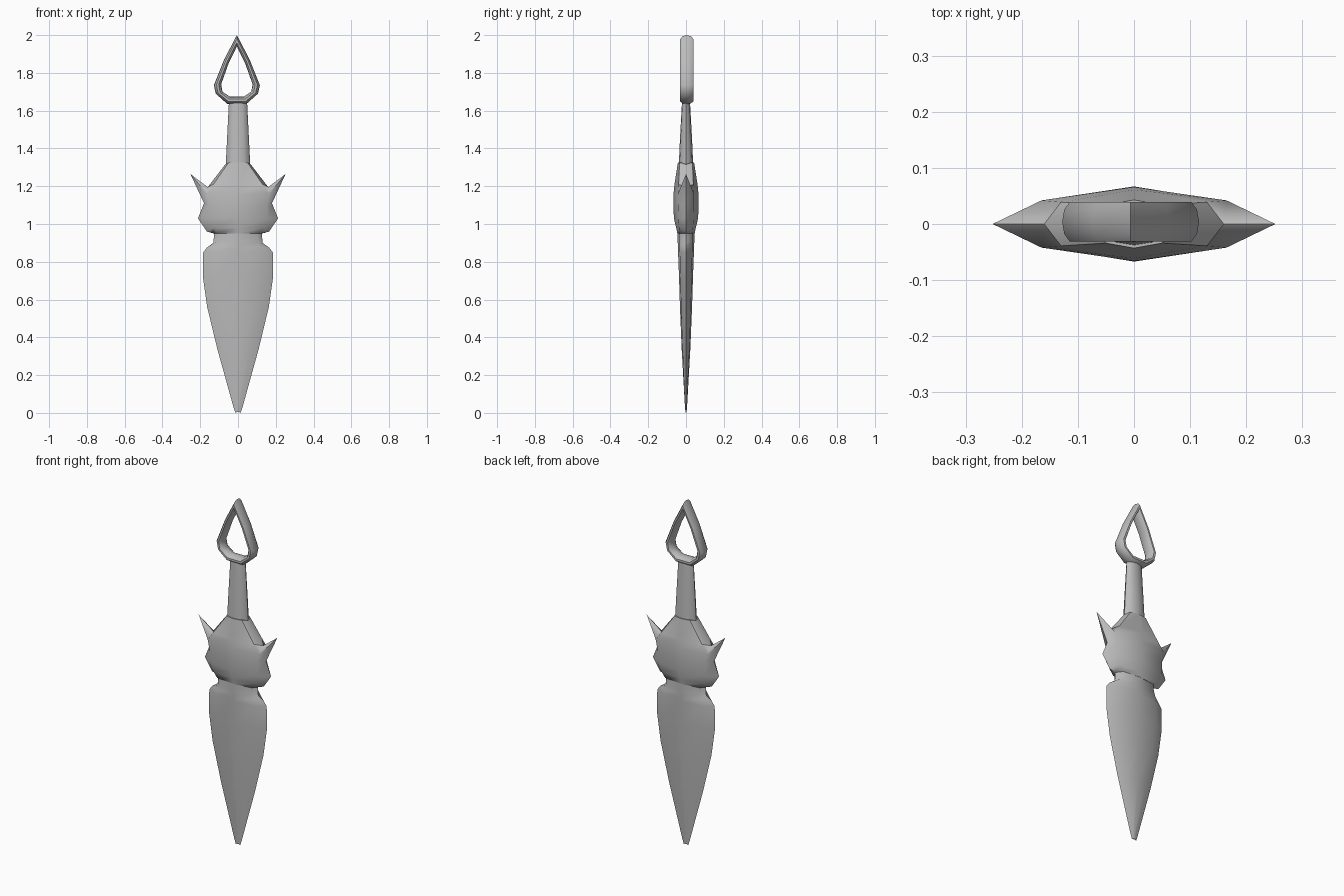
import bpy
import bmesh
import math

# Remove the default cube only
default_cube = bpy.data.objects.get("Cube")
if default_cube:
    bpy.data.objects.remove(default_cube, do_unlink=True)

# One plain steel colour for everything
steel = bpy.data.materials.new("grey steel")
steel.use_nodes = True
steel.diffuse_color = (0.5, 0.5, 0.5, 1)
shader = next(n for n in steel.node_tree.nodes if n.type == 'BSDF_PRINCIPLED')
shader.inputs["Base Color"].default_value = steel.diffuse_color
shader.inputs["Roughness"].default_value = 0.6


def loft(name, sections, closed=False, angle=50):
    """Skin a list of equal-sized point loops, capping the ends or joining them."""
    bm = bmesh.new()
    loops = [[bm.verts.new(point) for point in section] for section in sections]
    pairs = list(zip(loops, loops[1:]))
    if closed:
        pairs.append((loops[-1], loops[0]))
    else:
        bm.faces.new(loops[0])
        bm.faces.new(loops[-1])
    count = len(loops[0])
    for low, high in pairs:
        for i in range(count):
            j = (i + 1) % count
            bm.faces.new((low[i], low[j], high[j], high[i]))
    bmesh.ops.recalc_face_normals(bm, faces=bm.faces)
    mesh = bpy.data.meshes.new(name)
    bm.to_mesh(mesh)
    bm.free()
    mesh.materials.append(steel)
    obj = bpy.data.objects.new(name, mesh)
    bpy.context.collection.objects.link(obj)
    bpy.ops.object.select_all(action='DESELECT')
    obj.select_set(True)
    bpy.context.view_layer.objects.active = obj
    bpy.ops.object.shade_smooth_by_angle(angle=math.radians(angle))
    return obj


def bevelled_section(edge_x, edge_z, bevel_x, bevel_y, z, ridge_y):
    """Symmetric section with sharp side edges, bevel lines and a centre ridge."""
    return [
        (edge_x, 0, edge_z),
        (bevel_x, bevel_y, z), (0, ridge_y, z), (-bevel_x, bevel_y, z),
        (-edge_x, 0, edge_z),
        (-bevel_x, -bevel_y, z), (0, -ridge_y, z), (bevel_x, -bevel_y, z),
    ]


def ellipse_section(rx, ry, z, sides=12):
    turns = [math.tau * i / sides for i in range(sides)]
    return [(rx * math.cos(t), ry * math.sin(t), z) for t in turns]


# Blade: edge x, edge z, bevel x, bevel y, section z, ridge y
blade_rows = [
    (.014, 0, .006, .002, .005, .003),
    (.024, .03, .01, .004, .04, .006),
    (.11, .34, .06, .018, .34, .023),
    (.163, .56, .1, .026, .56, .032),
    (.186, .72, .12, .03, .72, .037),
    (.184, .85, .12, .033, .85, .042),
    (.165, .875, .115, .034, .88, .043),
    (.13, .9, .105, .034, .91, .044),
    (.125, .97, .1, .034, .97, .045),
]
loft("blade", [bevelled_section(*row) for row in blade_rows])

# Guard with a swept spike on each side, in the same order
guard_rows = [
    (.13, .95, .11, .034, .95, .046),
    (.165, .96, .13, .037, .98, .052),
    (.212, 1.03, .155, .04, 1.03, .064),
    (.18, 1.11, .152, .042, 1.1, .067),
    (.252, 1.265, .165, .042, 1.16, .066),
    (.16, 1.195, .13, .039, 1.21, .061),
    (.068, 1.315, .05, .034, 1.325, .043),
]
loft("guard", [bevelled_section(*row) for row in guard_rows])

# Grip tapering up to the ring
grip_rows = [(.066, .039, 1.29), (.058, .032, 1.45), (.048, .021, 1.65)]
loft("grip", [ellipse_section(*row) for row in grip_rows])

# Teardrop ring: matching outer and inner outline points, as x and z
ring_half = [
    ((.068, 1.87), (.044, 1.85)),
    ((.122, 1.735), (.083, 1.74)),
    ((.112, 1.69), (.076, 1.7)),
    ((.05, 1.635), (.038, 1.675)),
]
mirrored = [((-a, b), (-c, d)) for (a, b), (c, d) in reversed(ring_half)]
ring_path = [((0, 2), (0, 1.94))] + ring_half + mirrored


def tube_section(outer, inner, depth=.037, sides=10):
    section = []
    for i in range(sides):
        t = math.tau * i / sides
        blend = (1 + math.cos(t)) / 2
        x, z = (n + (o - n) * blend for o, n in zip(outer, inner))
        section.append((x, depth * math.sin(t), z))
    return section


ring = loft("pommel_ring", [tube_section(*p) for p in ring_path], closed=True)
ring.location = (-.006, .004, 0)
